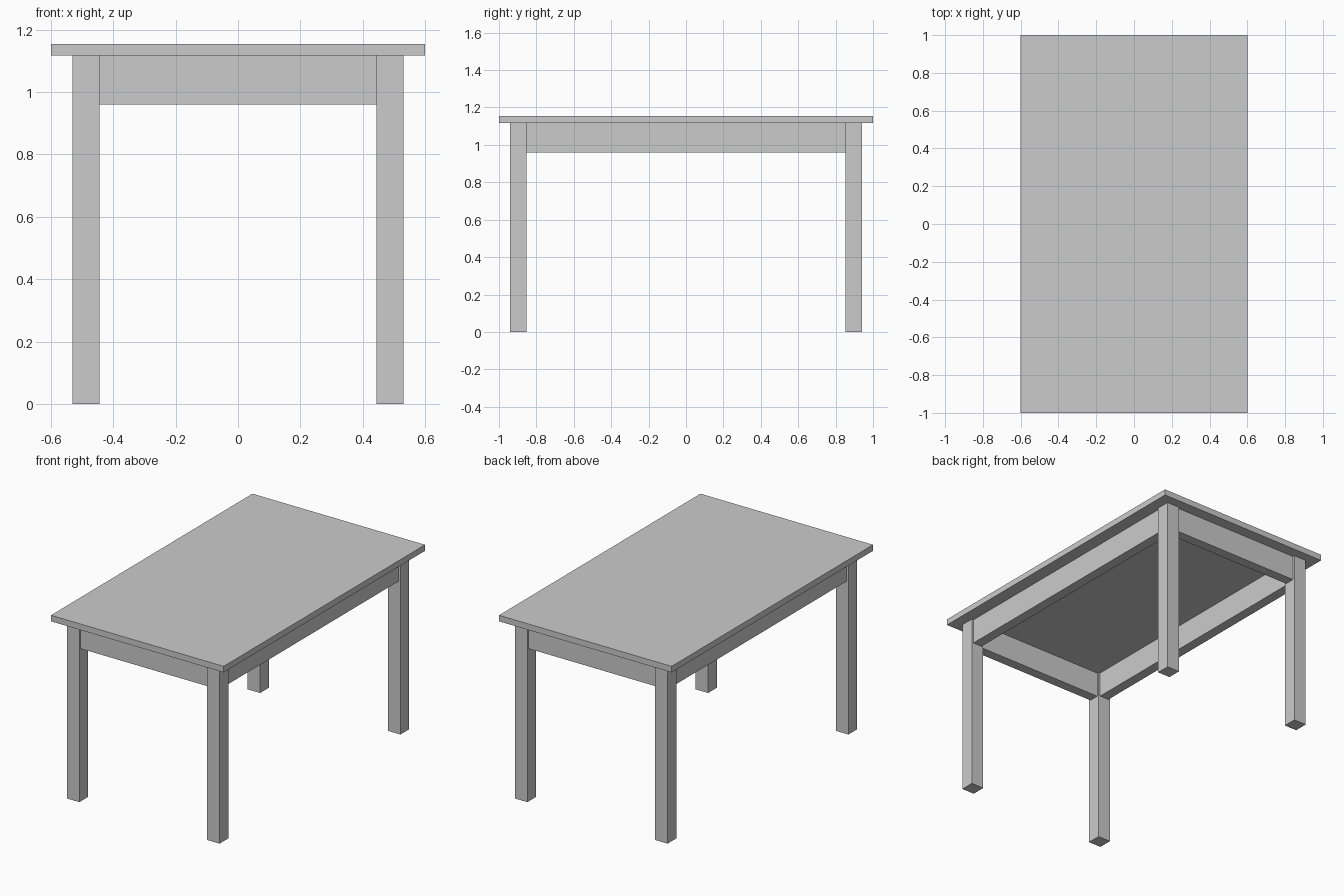
import bpy

if "Cube" in bpy.data.objects:
    bpy.data.objects.remove(bpy.data.objects["Cube"])

TOP_Z, UNDER_Z, APRON_Z = 1.155, 1.117, 0.96
OUT_X, IN_X = 0.531, 0.444   # leg outer / inner faces across
OUT_Y, IN_Y = 0.941, 0.854   # leg outer / inner faces along
INSET = 0.012                # aprons sit slightly inside the leg faces


def box(name, lo, hi):
    bpy.ops.mesh.primitive_cube_add(size=1, location=[(a + b) / 2 for a, b in zip(lo, hi)])
    obj = bpy.context.object
    obj.name = name
    obj.scale = [b - a for a, b in zip(lo, hi)]
    bpy.ops.object.transform_apply(location=False, rotation=False, scale=True)
    return obj


# Table top
box("table_top", (-0.6, -1, UNDER_Z), (0.6, 1, TOP_Z))

# Four square legs
for sx, side in ((-1, "left"), (1, "right")):
    for sy, end in ((-1, "front"), (1, "back")):
        xs = sorted((sx * IN_X, sx * OUT_X))
        ys = sorted((sy * IN_Y, sy * OUT_Y))
        box(f"{end}_{side}_leg", (xs[0], ys[0], 0), (xs[1], ys[1], UNDER_Z))

# Short aprons at front and back
for s, end in ((-1, "front"), (1, "back")):
    ys = sorted((s * (IN_Y + INSET), s * (OUT_Y - INSET)))
    box(f"{end}_apron", (-IN_X, ys[0], APRON_Z), (IN_X, ys[1], UNDER_Z))

# Long aprons at the sides
for s, side in ((-1, "left"), (1, "right")):
    xs = sorted((s * (IN_X + INSET), s * (OUT_X - INSET)))
    box(f"{side}_apron", (xs[0], -IN_Y, APRON_Z), (xs[1], IN_Y, UNDER_Z))
